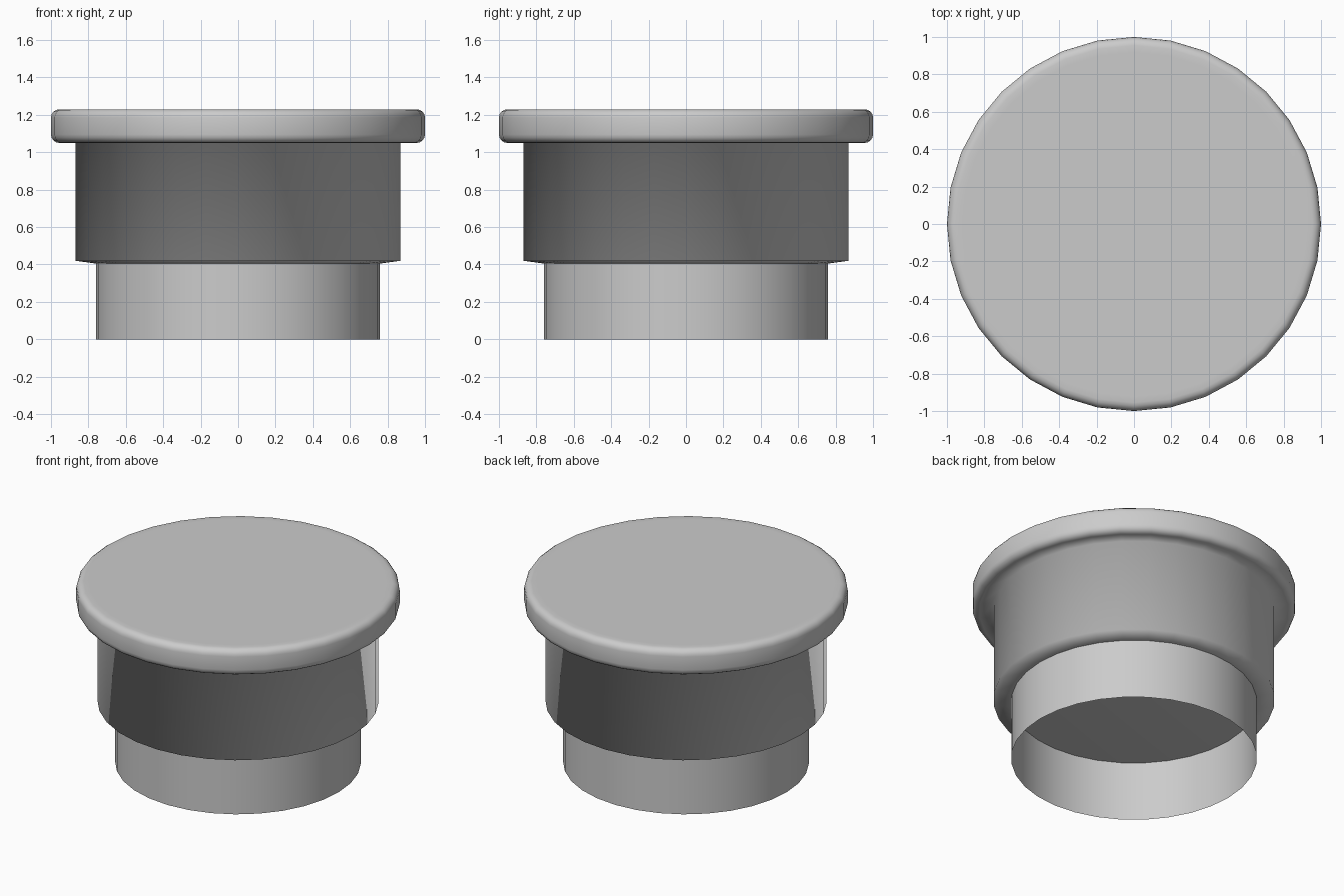
import bpy, bmesh
from math import pi, sin, cos
from mathutils import Matrix

if "Cube" in bpy.data.objects:
    bpy.data.objects.remove(bpy.data.objects["Cube"])

SIDES = 32

grey = bpy.data.materials.new("light grey")
grey.use_nodes = True
colour = (0.6, 0.6, 0.6, 1)
grey.diffuse_color = colour
grey.node_tree.nodes["Principled BSDF"].inputs["Base Color"].default_value = colour


def lathe(name, profile):
    """Revolve (radius, height) points, listed from top to bottom, about z."""
    bm = bmesh.new()
    verts = [bm.verts.new((r, 0, z)) for r, z in profile]
    edges = [bm.edges.new(pair) for pair in zip(verts, verts[1:])]
    bmesh.ops.spin(bm, geom=verts + edges, cent=(0, 0, 0), axis=(0, 0, 1),
                   angle=2 * pi, steps=SIDES)
    bmesh.ops.remove_doubles(bm, verts=bm.verts, dist=0.0005)
    # Make the side faces point away from the axis
    side = max(bm.faces, key=lambda f: abs(f.normal.xy.length) * f.calc_area())
    bmesh.ops.recalc_face_normals(bm, faces=bm.faces)
    if side.normal.xy.dot(side.calc_center_median().xy) < 0:
        bmesh.ops.reverse_faces(bm, faces=bm.faces)
    for face in bm.faces:
        face.smooth = True
    mesh = bpy.data.meshes.new(name)
    bm.to_mesh(mesh)
    bm.free()
    mesh.materials.append(grey)
    obj = bpy.data.objects.new(name, mesh)
    bpy.context.collection.objects.link(obj)
    return obj


def corner(r, z, radius, start, steps=4):
    """Quarter round about (r, z), turning clockwise from the start angle."""
    angles = [start - pi / 2 * i / steps for i in range(steps + 1)]
    return [(r + radius * cos(a), z + radius * sin(a)) for a in angles]


# Rounded lid and the wide body below it, as one smooth skin
ROUND = 0.045
lid = ([(0, 1.23), (0.92, 1.23)]
       + corner(1 - ROUND, 1.23 - ROUND, ROUND, pi / 2)
       + corner(1 - ROUND, 1.05 + ROUND, ROUND, 0))
body = [(0.87, 1.05), (0.87, 0.42), (0.76, 0.405), (0, 0.405)]
lathe("lid_and_body", lid + body)

# Thin open sleeve at the bottom
lathe("lower_sleeve", [(0.76, 0.405), (0.76, 0)])
